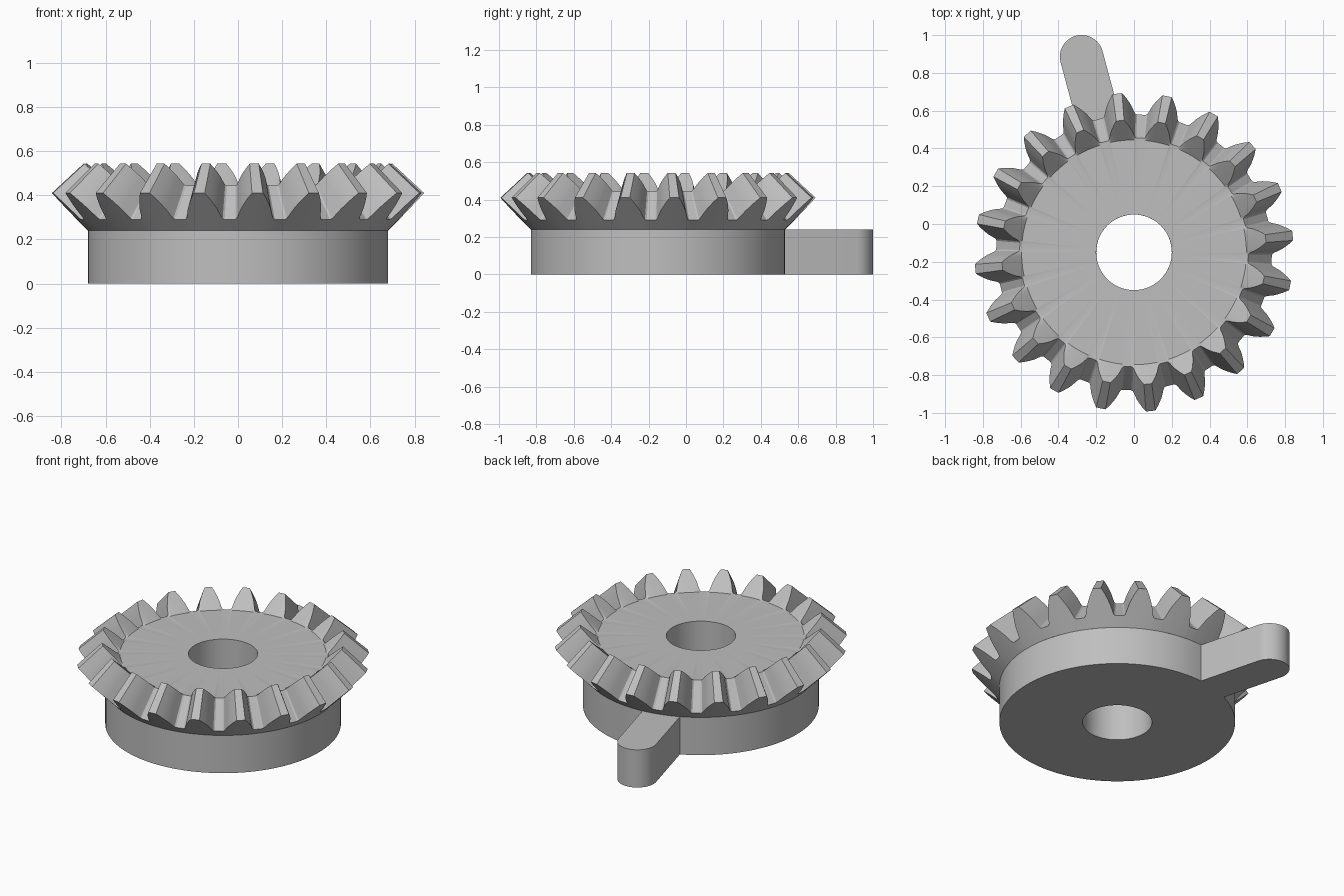
import bpy, bmesh, math
from mathutils import Vector

cube = bpy.data.objects.get("Cube")
if cube:
    bpy.data.objects.remove(cube, do_unlink=True)

CENTRE_Y = -0.15
TEETH = 20
TOOTH_PHASE = math.radians(6)
BORE, HUB, HUB_TOP = 0.2, 0.68, 0.24
DISC, DISC_Z = 0.595, 0.443
ROOT, ROOT_Z = 0.73, 0.29          # outer root of the teeth
TIP, TIP_Z = 0.845, 0.41           # outer tip of the teeth
APEX_Z, INNER_SCALE = 1.19, 0.83   # teeth shrink towards the cone apex
ARM_ANGLE, ARM_REACH, ARM_RADIUS = math.radians(105), 1.072, 0.115

grey = bpy.data.materials.new("light_grey")
grey.use_nodes = True
colour = (0.52, 0.52, 0.52, 1)
grey.diffuse_color = colour
grey.node_tree.nodes["Principled BSDF"].inputs["Base Color"].default_value = colour


def finish(bm, name):
    bmesh.ops.recalc_face_normals(bm, faces=bm.faces)
    mesh = bpy.data.meshes.new(name)
    bm.to_mesh(mesh)
    bm.free()
    mesh.materials.append(grey)
    obj = bpy.data.objects.new(name, mesh)
    obj.location.y = CENTRE_Y
    bpy.context.collection.objects.link(obj)
    bpy.ops.object.select_all(action='DESELECT')
    obj.select_set(True)
    bpy.context.view_layer.objects.active = obj
    bpy.ops.object.shade_smooth_by_angle(angle=math.radians(30))


def polar(r, a, z=0):
    return Vector((r * math.cos(a), r * math.sin(a), z))


# Bevel gear: closed cross-sections lofted round the axis
# Tooth flank as (height fraction, half width)
flank = [(0, 0.092), (0.035, 0.084), (0.12, 0.079), (0.4, 0.068),
         (0.6, 0.056), (0.8, 0.042), (1, 0.025)]
tooth = [(t, -w) for t, w in flank] + [(t, w) for t, w in reversed(flank)]
bm = bmesh.new()
sections = []
for i in range(TEETH):
    for t, w in tooth:
        r = ROOT + (TIP - ROOT) * t
        z = ROOT_Z + (TIP_Z - ROOT_Z) * t
        a = TOOTH_PHASE + i * math.tau / TEETH + w / r
        inner_z = APEX_Z - (APEX_Z - z) * INNER_SCALE
        section = [(BORE, HUB_TOP), (BORE, DISC_Z), (DISC, DISC_Z),
                   (r * INNER_SCALE, inner_z), (r, z), (HUB, HUB_TOP)]
        sections.append([bm.verts.new(polar(sr, a, sz)) for sr, sz in section])
for k, here in enumerate(sections):
    after = sections[(k + 1) % len(sections)]
    for j in range(len(here)):
        n = (j + 1) % len(here)
        bm.faces.new((here[j], after[j], after[n], here[n]))
finish(bm, "bevel_gear")

# Hub with a round-ended lever, cut from one outline
start = math.asin(ARM_RADIUS / HUB)
steps, cap_steps = 120, 24
outline = [polar(HUB, ARM_ANGLE + start + (math.tau - 2 * start) * k / steps)
           for k in range(steps + 1)]
end = polar(ARM_REACH, ARM_ANGLE)
outline += [end + polar(ARM_RADIUS, ARM_ANGLE - math.pi / 2 + math.pi * k / cap_steps)
            for k in range(cap_steps + 1)]
hole = [polar(BORE, math.tau * k / 64) for k in range(64)]
bm = bmesh.new()
edges = []
for ring in (outline, hole):
    verts = [bm.verts.new(p) for p in ring]
    edges += [bm.edges.new((verts[k - 1], verts[k])) for k in range(len(verts))]
bmesh.ops.triangle_fill(bm, edges=edges, use_beauty=True)
raised = bmesh.ops.extrude_face_region(bm, geom=bm.faces[:], use_keep_orig=True)
bmesh.ops.translate(bm, vec=(0, 0, HUB_TOP),
                    verts=[g for g in raised["geom"] if isinstance(g, bmesh.types.BMVert)])
finish(bm, "hub_with_lever")
